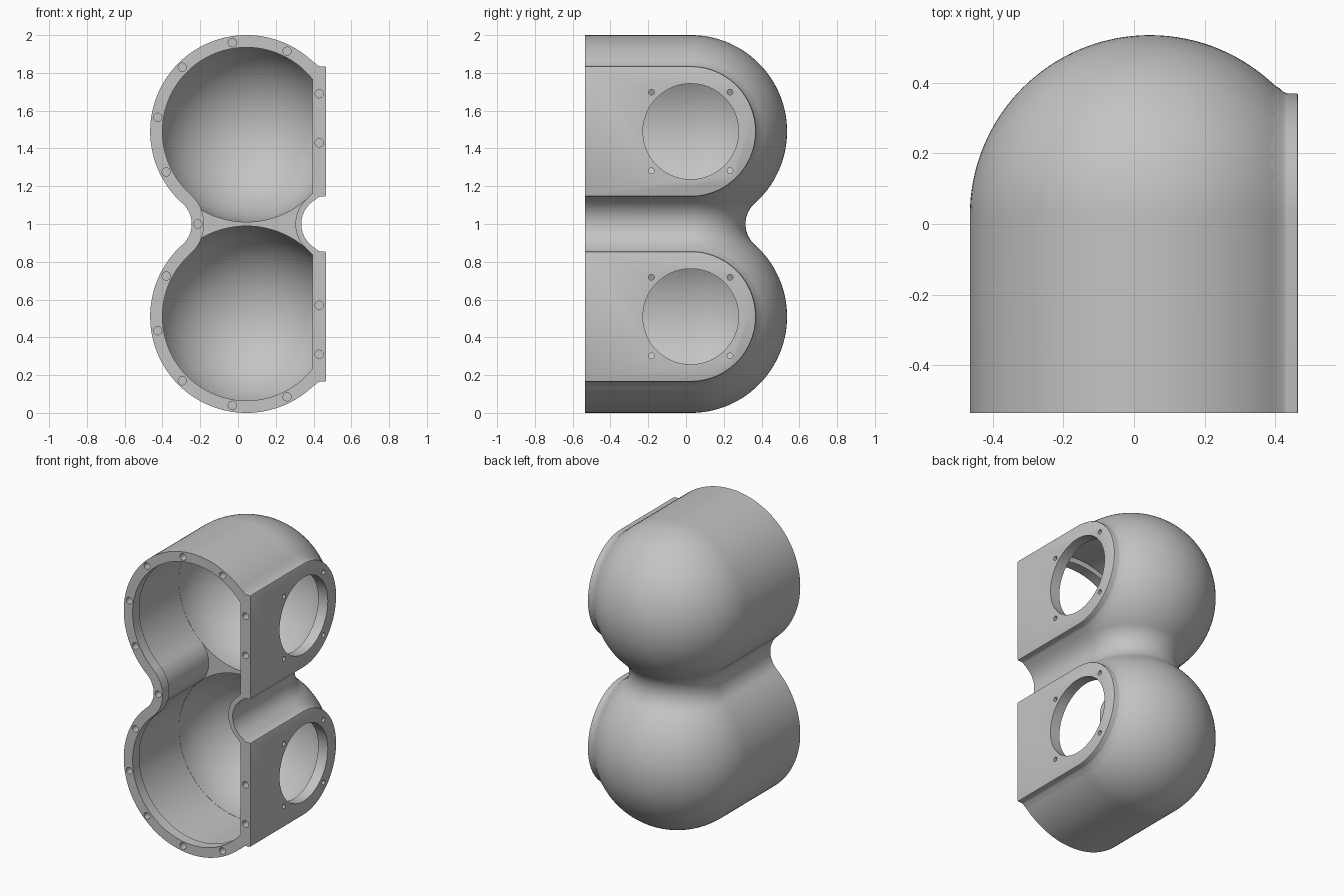
import bpy, bmesh
from math import sin, cos, pi, atan2, radians
from mathutils import Matrix

if "Cube" in bpy.data.objects:
    bpy.data.objects.remove(bpy.data.objects["Cube"])

R, H = 0.51, 0.49            # lobe radius, half distance between lobes
CX, CY = 0.045, 0.025        # lobe axis
FRONT = -0.535
WAIST = 0.29
RF = (WAIST**2 + H**2 - R**2) / (2 * (R - WAIST))   # waist fillet radius
WALL, LIP, FLAT = 0.03, 0.065, 0.395
LOBES = (1 - H, 1 + H)


def arc(cx, cz, r, a0, a1, n):
    return [(cx + r * cos(a0 + (a1 - a0) * i / n), cz + r * sin(a0 + (a1 - a0) * i / n))
            for i in range(n + 1)]


def profile(t):
    """Half outline (radius, z) of the two blended lobes, inset by t."""
    d = WAIST + RF
    a = atan2(H, d)
    pts = arc(0, LOBES[0], R - t, -pi / 2, a, 48)
    pts += arc(d, 1, RF + t, pi + a, pi - a, 24)[1:-1]
    return pts + arc(0, LOBES[1], R - t, -a, pi / 2, 48)


def finish(bm, name, clip=None):
    bmesh.ops.remove_doubles(bm, verts=bm.verts[:], dist=1e-5)
    bmesh.ops.holes_fill(bm, edges=[e for e in bm.edges if e.is_boundary], sides=0)
    if clip is not None:
        bmesh.ops.bisect_plane(bm, geom=bm.verts[:] + bm.edges[:] + bm.faces[:],
                               plane_co=(clip, 0, 0), plane_no=(1, 0, 0), clear_outer=True)
        bmesh.ops.holes_fill(bm, edges=[e for e in bm.edges if e.is_boundary], sides=0)
    bmesh.ops.recalc_face_normals(bm, faces=bm.faces[:])
    me = bpy.data.meshes.new(name)
    bm.to_mesh(me)
    bm.free()
    ob = bpy.data.objects.new(name, me)
    bpy.context.collection.objects.link(ob)
    return ob


def loft(bm, rings, closed=False):
    rows = [[bm.verts.new(p) for p in ring] for ring in rings]
    for a, b in zip(rows, rows[1:]):
        n = len(a)
        for i in range(n if closed else n - 1):
            j = (i + 1) % n
            bm.faces.new((a[i], a[j], b[j], b[i]))


def sweep(pts, y0, name, clip=None):
    """Straight walls running into a half turn at the back."""
    bm = bmesh.new()
    rings = []
    for r, z in pts:
        back = arc(CX, CY, max(r, 0), pi, 0, 64)
        path = [(CX - r, y0)] + back + [(CX + r, y0)]
        rings.append([(x, y, z) for x, y in path])
    loft(bm, rings)
    return finish(bm, name, clip)


def prism(left, right, y0, y1, name, clip):
    outline = [(CX - r, z) for r, z in left] + [(CX + r, z) for r, z in right[-2:0:-1]]
    bm = bmesh.new()
    loft(bm, [[(x, y, z) for x, z in outline] for y in (y0, y1)], closed=True)
    return finish(bm, name, clip)


def drill(bm, centre, r, depth, axis, n):
    rot = Matrix.Rotation(pi / 2, 4, axis)
    bmesh.ops.create_cone(bm, cap_ends=True, segments=n, radius1=r, radius2=r, depth=depth,
                          matrix=Matrix.Translation(centre) @ rot)


def combine(target, tool, operation):
    mod = target.modifiers.new(operation.lower(), "BOOLEAN")
    mod.operation, mod.solver, mod.object = operation, "EXACT", tool
    bpy.context.view_layer.objects.active = target
    bpy.ops.object.modifier_apply(modifier=mod.name)
    bpy.data.objects.remove(tool)


# Outer shell, flattened on the side that carries the plates
shell = sweep(profile(0), FRONT, "housing_shell", clip=0.445)

# Raised mounting plates with a small fillet at the base
STEPS = [(0.37, 0.372), (0.395, 0.37), (0.411, 0.36), (0.422, 0.35), (0.434, 0.345),
         (0.459, 0.345), (0.463, 0.343), (0.465, 0.339)]
for zc in LOBES:
    bm = bmesh.new()
    rings = []
    for x, r in STEPS:
        path = [(FRONT, zc - r)] + arc(CY, zc, r, -pi / 2, pi / 2, 48) + [(FRONT, zc + r)]
        rings.append([(x, y, z) for y, z in path])
    loft(bm, rings, closed=True)
    combine(shell, finish(bm, "mounting_plate"), "UNION")

# Hollow: front chamber, then a rounded pocket in each lobe, leaving a web between
inner = profile(WALL)
combine(shell, prism(inner, inner, FRONT + 0.07, 0.0, "chamber", FLAT), "DIFFERENCE")
for zc in LOBES:
    pocket = arc(0, zc, R - WALL - 0.001, -pi / 2, pi / 2, 60)
    combine(shell, sweep(pocket, -0.1, "pocket", FLAT), "DIFFERENCE")

# Front opening: wide lip everywhere except at the waist beside the plates
lip, thin = profile(LIP), profile(WALL + 0.001)
right = [a if abs(a[1] - 1) > H else b for a, b in zip(lip, thin)]
combine(shell, prism(lip, right, FRONT - 0.1, FRONT + 0.08, "opening", FLAT - 0.001), "DIFFERENCE")

# Ports and screw holes
bm = bmesh.new()
RIM = [(-0.03, 0.96), (0.26, 0.915), (-0.295, 0.83), (-0.425, 0.565), (-0.38, 0.275),
       (0.43, 0.69), (0.43, 0.43)]
for x, dz in RIM:
    for s in (-1, 1):
        drill(bm, (x, FRONT, 1 + s * dz), 0.022, 0.1, "X", 24)
drill(bm, (-0.212, FRONT, 1), 0.022, 0.1, "X", 24)
for zc in LOBES:
    drill(bm, (0.45, CY, zc), 0.253, 0.2, "Y", 96)
    for sy in (-1, 1):
        for sz in (-1, 1):
            drill(bm, (0.45, CY + sy * 0.208, zc + sz * 0.208), 0.015, 0.2, "Y", 20)
combine(shell, finish(bm, "holes"), "DIFFERENCE")

# Material and shading
mat = bpy.data.materials.new("light_grey")
mat.use_nodes = True
colour = (0.55, 0.55, 0.55, 1)
mat.diffuse_color = colour
mat.node_tree.nodes["Principled BSDF"].inputs["Base Color"].default_value = colour
shell.data.materials.clear()
shell.data.materials.append(mat)
for p in shell.data.polygons:
    p.material_index = 0
bpy.ops.object.select_all(action="DESELECT")
shell.select_set(True)
bpy.context.view_layer.objects.active = shell
bpy.ops.object.shade_smooth_by_angle(angle=radians(30))
